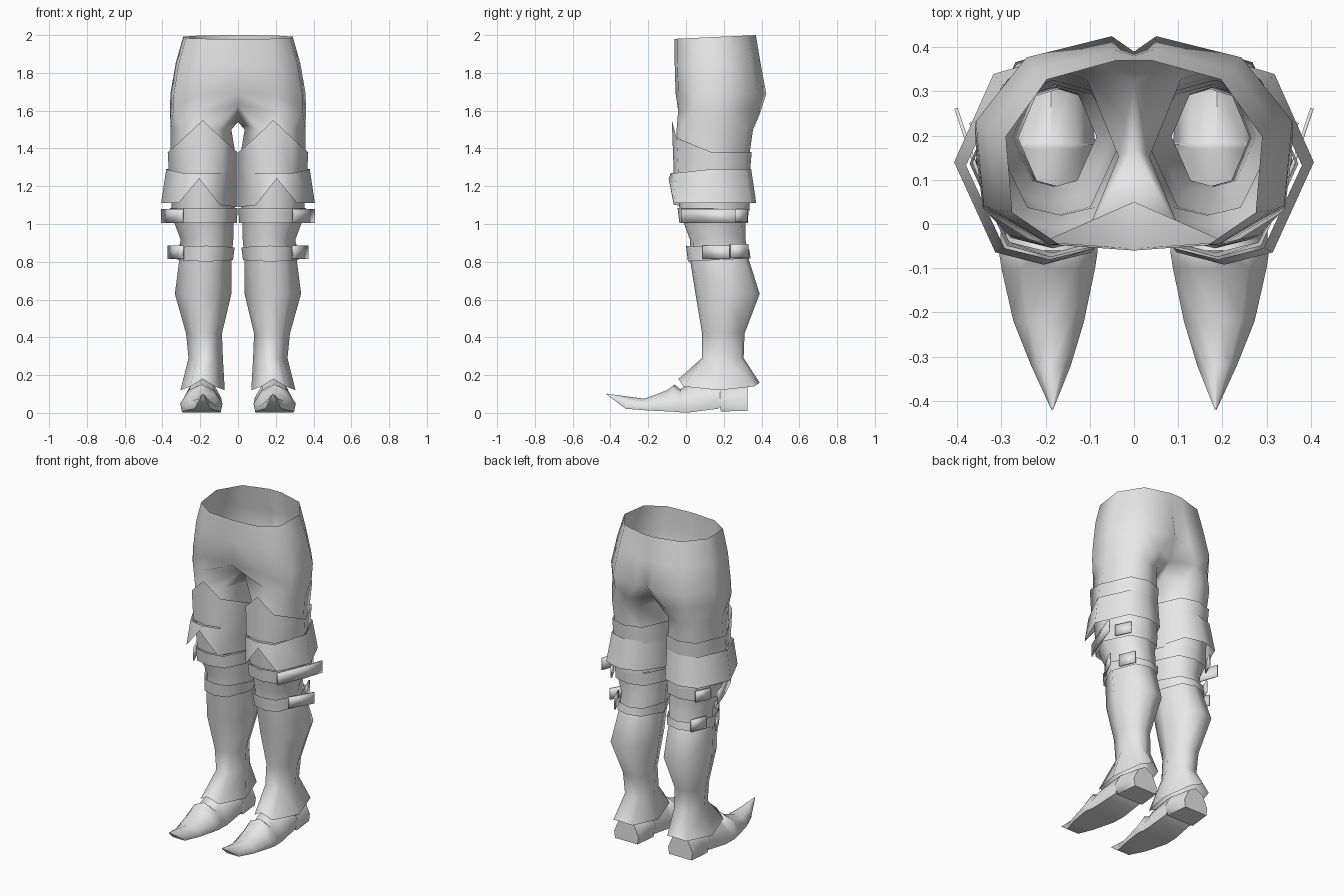
import bpy, bmesh, math

# Directions of the eight ring corners: 0 = front, 2 = outer, 4 = back, 6 = inner
DIRS = ((0, -1), (0.54, -0.88), (1, 0), (0.56, 0.86),
        (0, 1), (-0.56, 0.86), (-1, 0), (-0.54, -0.88))
# Half hip section as (share of half width, share of depth), front centre to back centre
HIP = ((0, 0), (0.58, 0.03), (0.95, 0.2), (1, 0.6), (0.68, 0.9), (0.14, 1), (0, 1))

grey = bpy.data.materials.new("light_grey")
grey.diffuse_color = (0.8, 0.8, 0.8, 1)


def ring(z, x0, x1, y0, y1):
    """Eight-sided ring between the given limits; z is a number or a rule of the index."""
    cx, cy, rx, ry = (x0 + x1) / 2, (y0 + y1) / 2, (x1 - x0) / 2, (y1 - y0) / 2
    return [(cx + rx * u, cy + ry * v, z(i) if callable(z) else z)
            for i, (u, v) in enumerate(DIRS)]


def half_ring(z, rx, y0, y1, cleft, tilt=0.0):
    pts = [[rx * u, y0 + (y1 - y0) * v, z + tilt * (2 * v - 1)] for u, v in HIP]
    pts[-1][1] -= cleft
    return pts


def bridge(bm, a, b, closed=True):
    n = len(a)
    for i in range(n if closed else n - 1):
        k = (i + 1) % n
        bm.faces.new((a[i], b[i], b[k], a[k]))


def add_ring(bm, pts):
    return [bm.verts.new(p) for p in pts]


def finish(bm, name, merge=False, angle=50, thickness=0):
    me = bpy.data.meshes.new(name)
    bm.to_mesh(me)
    bm.free()
    ob = bpy.data.objects.new(name, me)
    bpy.context.collection.objects.link(ob)
    me.materials.append(grey)
    bpy.ops.object.select_all(action='DESELECT')
    ob.select_set(True)
    bpy.context.view_layer.objects.active = ob
    bpy.ops.object.shade_smooth_by_angle(angle=math.radians(angle))
    if thickness:
        s = ob.modifiers.new("thickness", 'SOLIDIFY')
        s.thickness = thickness
        s.offset = 0
    m = ob.modifiers.new("mirror", 'MIRROR')
    m.use_mirror_merge = merge
    return ob


def shell(name, rings, angle=65):
    bm = bmesh.new()
    loops = [add_ring(bm, r) for r in rings]
    for a, b in zip(loops, loops[1:]):
        bridge(bm, a, b)
    return finish(bm, name, angle=angle)


# Trousers: hips, crotch and legs in one skin, open at the waist
bm = bmesh.new()
hips = [add_ring(bm, half_ring(*h)) for h in (
    (1.99, 0.29, -0.06, 0.37, 0.0, 0.01),
    (1.85, 0.33, -0.06, 0.395, 0.015),
    (1.69, 0.358, -0.055, 0.425, 0.035))]
low = half_ring(1.60, 0.36, -0.055, 0.40, 0)
low[0] = (0, 0.05, 1.63)
low[5] = (0.13, 0.39, 1.58)
low[6] = (0, 0.32, 1.59)
low = add_ring(bm, low)
hips.append(low)
for a, b in zip(hips, hips[1:]):
    bridge(bm, a, b, closed=False)
crotch = low[1:] + [bm.verts.new((0, 0.17, 1.54))] + low[:1]
loops = [crotch] + [add_ring(bm, ring(*r)) for r in (
    (1.50, 0.035, 0.357, -0.05, 0.355),
    (1.36, 0.012, 0.357, -0.055, 0.335),
    (1.25, 0.015, 0.35, -0.045, 0.325),
    (1.08, 0.02, 0.345, -0.02, 0.32),
    (1.00, 0.025, 0.335, -0.01, 0.315),
    (0.92, 0.025, 0.305, 0.02, 0.315),
    (0.80, 0.035, 0.31, 0.02, 0.33))]
for a, b in zip(loops, loops[1:]):
    bridge(bm, a, b)
finish(bm, "trousers", merge=True, angle=80)

# Boot shaft with calf bulge and flared, wavy hem
hem = {0: 0.18, 1: 0.14, 7: 0.14, 3: 0.14, 5: 0.14, 4: 0.16}
shell("boot_shaft", [ring(*r) for r in (
    (0.82, 0.035, 0.31, 0.02, 0.33),
    (0.63, 0.035, 0.334, 0.05, 0.39),
    (0.42, 0.085, 0.275, 0.085, 0.31),
    (0.29, 0.08, 0.262, 0.085, 0.305),
    (lambda i: hem.get(i, 0.12), 0.07, 0.305, -0.04, 0.39))], angle=80)

# Thigh plate with a pointed front
peak = {0: 1.55, 1: 1.455, 7: 1.455}
shell("thigh_plate", [ring(lambda i: peak.get(i, 1.38), 0.003, 0.372, -0.075, 0.348),
                      ring(1.27, 0.003, 0.366, -0.065, 0.338)])

# Wide thigh cuff with a notch cut up the front
notch = {0: 1.24, 6: 1.09, 7: 1.10}
shell("thigh_cuff", [ring(lambda i: 1.27 if i in (0, 1, 7) else 1.29, 0.003, 0.38, -0.08, 0.345),
                     ring(lambda i: notch.get(i, 1.11), 0.003, 0.407, -0.092, 0.372)])

# Knee guard and straps
shell("knee_guard", [ring(1.25, 0.008, 0.358, -0.055, 0.335),
                     ring(lambda i: 1.07 if i == 4 else 1.085, 0.015, 0.352, -0.035, 0.335)])
shell("knee_strap", [ring(1.085, 0.003, 0.36, -0.045, 0.332),
                     ring(1.005, 0.005, 0.355, -0.035, 0.327)])
wave = (1, 0.8, 0, -0.8, -1, -0.8, 0, 0.8)
shell("calf_strap", [ring(lambda i: 0.875 + 0.01 * wave[i], 0.018, 0.318, 0.0, 0.335),
                     ring(lambda i: 0.81 - 0.008 * wave[i], 0.026, 0.32, 0.01, 0.342)])


# Loose strap ends and buckle plates
def plate(name, path, z0, z1):
    bm = bmesh.new()
    lower = add_ring(bm, [(x, y, z0) for x, y in path])
    upper = add_ring(bm, [(x, y, z1) for x, y in path])
    bridge(bm, upper, lower, closed=False)
    finish(bm, name, thickness=0.008)


plate("knee_strap_end", ((0.292, -0.025), (0.362, 0.14), (0.403, 0.262)), 1.005, 1.08)
plate("calf_strap_end", ((0.29, 0.09), (0.328, 0.15), (0.37, 0.23)), 0.815, 0.885)
plate("knee_buckle", ((0.335, 0.235), (0.292, 0.325)), 1.01, 1.08)
plate("calf_buckle", ((0.305, 0.235), (0.265, 0.33)), 0.82, 0.895)

# Pointed shoe, lofted from the upturned toe back to the heel
bm = bmesh.new()
loops = []
for y, cx, w, z0, z1 in (
        (-0.42, 0.185, 0.002, 0.098, 0.102),
        (-0.32, 0.188, 0.045, 0.022, 0.088),
        (-0.22, 0.193, 0.08, 0.014, 0.075),
        (-0.10, 0.194, 0.106, 0.008, 0.12),
        (-0.06, 0.194, 0.112, 0.006, 0.15),
        (-0.03, 0.194, 0.108, 0.003, 0.125),
        (0.02, 0.192, 0.108, 0.003, 0.155),
        (0.17, 0.188, 0.10, 0.022, 0.18),
        (0.18, 0.188, 0.10, 0.035, 0.18),
        (0.185, 0.188, 0.10, 0.008, 0.18),
        (0.325, 0.188, 0.085, 0.01, 0.16)):
    h = z1 - z0
    shape = ((-0.92, 0), (0.92, 0), (1, 0.3), (0.6, 0.8), (0, 1), (-0.6, 0.8), (-1, 0.3))
    loops.append(add_ring(bm, [(cx + w * u, y, z0 + h * v) for u, v in shape]))
for a, b in zip(loops, loops[1:]):
    bridge(bm, a, b)
bm.faces.new(loops[0])
bm.faces.new(loops[-1][::-1])
bmesh.ops.recalc_face_normals(bm, faces=bm.faces[:])
finish(bm, "shoe", angle=55)
